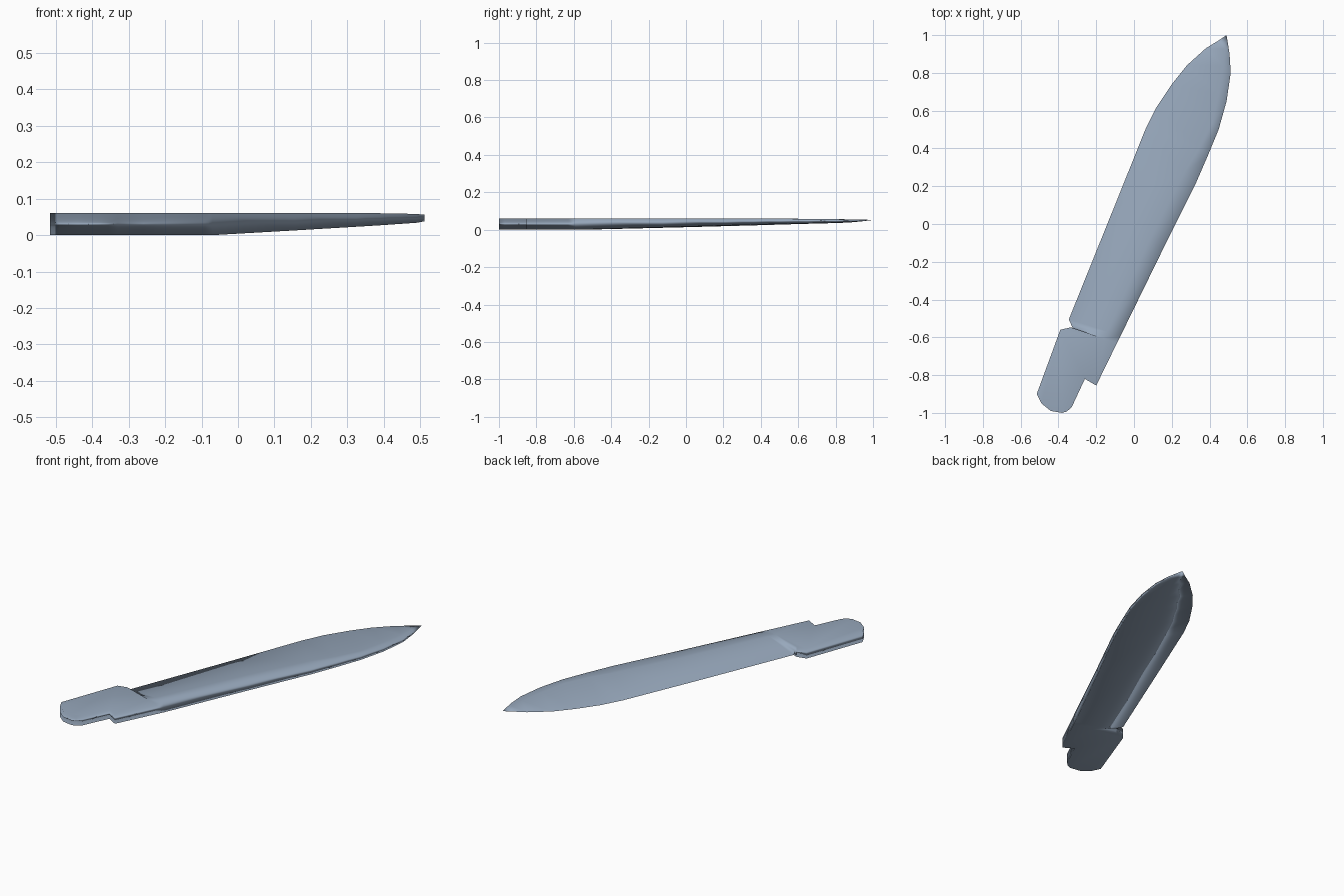
import bpy, bmesh

if "Cube" in bpy.data.objects:
    bpy.data.objects.remove(bpy.data.objects["Cube"])

# Blade sections, from cutting edge (left) to thick spine (right):
# left x, y, z | right x, y | spine top, spine bottom | bevel start top, bottom
stations = [
    (-.325, -.55, .030, -.09, -.63, .060, .000, .72, .55),
    (-.345, -.505, .030, -.07, -.59, .060, .000, .74, .50),
    (-.105, .09, .034, .157, -.126, .060, .013, .74, .50),
    (.06, .50, .039, .325, .21, .060, .023, .78, .50),
    (.12, .62, .041, .39, .36, .060, .027, .84, .50),
    (.20, .74, .043, .448, .50, .059, .031, .86, .50),
    (.28, .84, .045, .490, .65, .058, .034, .80, .50),
    (.38, .93, .048, .512, .80, .056, .038, .70, .50),
    (.44, .967, .050, .506, .90, .055, .044, .60, .50),
]
bm = bmesh.new()
rings = []
for lx, ly, lz, rx, ry, top, bot, ft, fb in stations:
    def across(f, z):
        return bm.verts.new((lx + (rx - lx) * f, ly + (ry - ly) * f, z))
    rings.append([across(0, lz), across(ft, top), across(1, top),
                  across(1, bot), across(fb, bot)])
for a, b in zip(rings, rings[1:]):
    for i in range(5):
        j = (i + 1) % 5
        bm.faces.new((a[i], a[j], b[j], b[i]))

# Pointed tip
tip = bm.verts.new((.49, 1.0, .052))
for i in range(5):
    bm.faces.new((rings[-1][i], rings[-1][(i + 1) % 5], tip))

# Tang: rounded flat handle end and heel, joined to the first blade section
outline = [(-.20, -.855), (-.26, -.82), (-.33, -.97), (-.355, -.992),
           (-.38, -1.0), (-.44, -.99), (-.49, -.95), (-.515, -.90),
           (-.39, -.56), (-.335, -.547)]
edge, bevel_top, spine_top, spine_bot, bevel_bot = rings[0]
upper = [spine_top] + [bm.verts.new((x, y, .06)) for x, y in outline]
lower = [spine_bot] + [bm.verts.new((x, y, 0)) for x, y in outline]
for i in range(len(outline)):
    bm.faces.new((upper[i], upper[i + 1], lower[i + 1], lower[i]))
bm.faces.new(upper + [bevel_top])
bm.faces.new(lower + [bevel_bot])

# Step where the tang meets the thinner cutting edge
bm.faces.new((upper[-1], bevel_top, edge))
bm.faces.new((lower[-1], edge, bevel_bot))
bm.faces.new((upper[-1], edge, lower[-1]))

bmesh.ops.recalc_face_normals(bm, faces=bm.faces)
for f in bm.faces:
    f.smooth = True
mesh = bpy.data.meshes.new("knife_blade")
bm.to_mesh(mesh)
bm.free()
blade = bpy.data.objects.new("knife_blade", mesh)
bpy.context.collection.objects.link(blade)

# Soft shading that keeps the broad faces flat
blade.modifiers.new("weighted_normals", 'WEIGHTED_NORMAL')

# Blue-grey steel
steel = bpy.data.materials.new("steel")
steel.diffuse_color = (.31, .39, .50, 1)
steel.use_nodes = True
steel.node_tree.nodes["Principled BSDF"].inputs["Base Color"].default_value = steel.diffuse_color
mesh.materials.append(steel)
